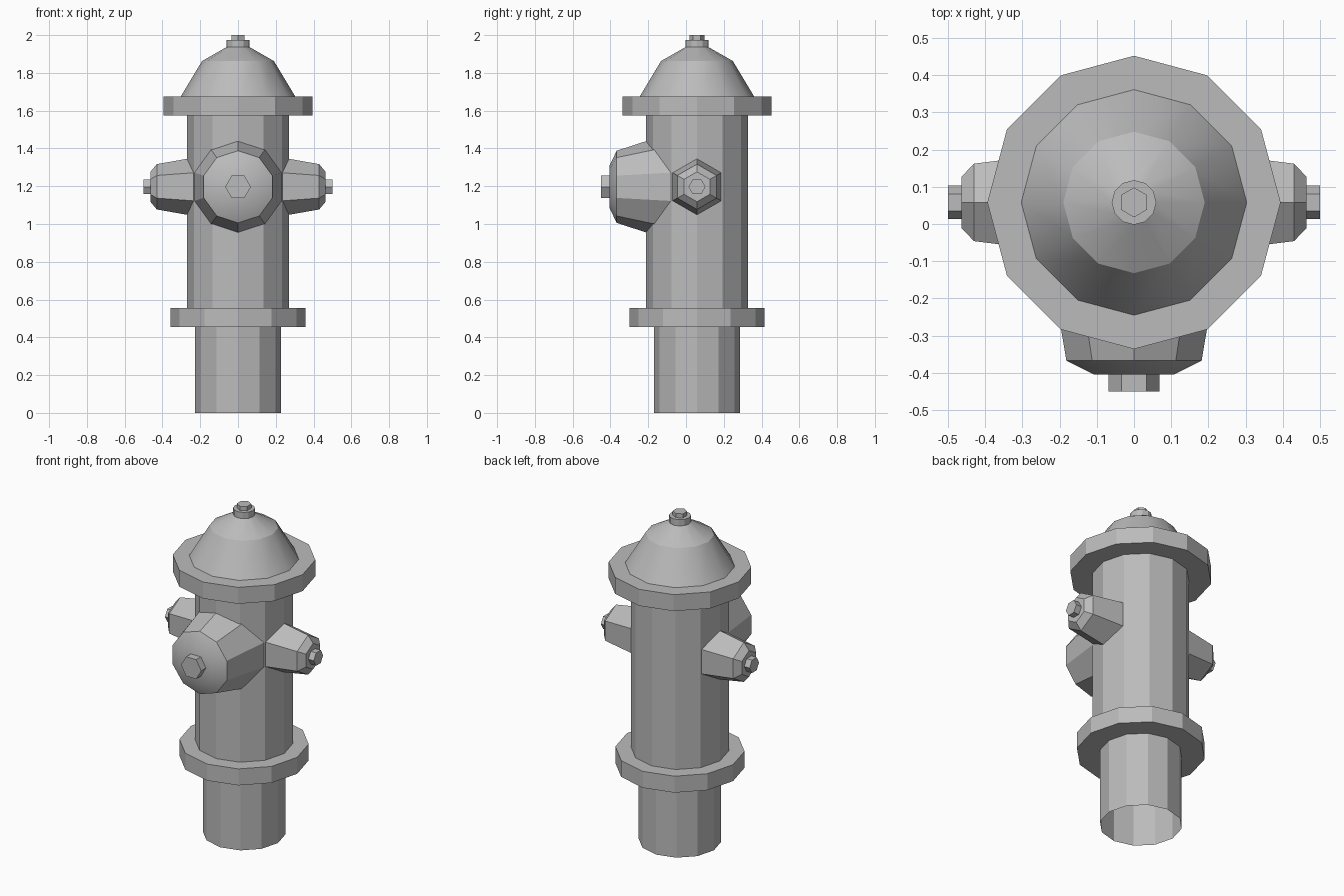
import bpy
import bmesh
import math
from mathutils import Matrix, Vector

cube = bpy.data.objects.get("Cube")
if cube:
    bpy.data.objects.remove(cube)

CENTRE_Y = 0.058
BARREL_R = 0.27
OUTLET_Z = 1.197

grey = bpy.data.materials.new("hydrant grey")
grey.use_nodes = True
colour = (0.5, 0.5, 0.5, 1)
grey.diffuse_color = colour
grey.node_tree.nodes["Principled BSDF"].inputs["Base Color"].default_value = colour


def lathe(name, profile, sides, turn=0.0, matrix=Matrix(), cap_start=False, hug=False):
    """Spin (radius, height) pairs about z; hug bends the first ring onto the barrel."""
    bm = bmesh.new()
    rings = []
    for i, (radius, height) in enumerate(profile):
        ring = []
        for k in range(sides):
            a = turn + math.tau * k / sides
            x, y = radius * math.cos(a), radius * math.sin(a)
            h = math.sqrt(BARREL_R ** 2 - x * x) - 0.005 if hug and i == 0 else height
            ring.append(bm.verts.new((x, y, h)))
        rings.append(ring)
    for low, high in zip(rings, rings[1:]):
        for k in range(sides):
            n = (k + 1) % sides
            bm.faces.new((low[k], low[n], high[n], high[k]))
    bm.faces.new(rings[-1])
    if cap_start:
        bm.faces.new(rings[0][::-1])
    bm.transform(Matrix.Translation((0, CENTRE_Y, 0)) @ matrix)
    mesh = bpy.data.meshes.new(name)
    bm.to_mesh(mesh)
    bm.free()
    mesh.materials.append(grey)
    obj = bpy.data.objects.new(name, mesh)
    bpy.context.collection.objects.link(obj)
    bpy.ops.object.select_all(action='DESELECT')
    obj.select_set(True)
    bpy.context.view_layer.objects.active = obj
    bpy.ops.object.shade_smooth_by_angle(angle=math.radians(29))
    return obj


def outward(direction):
    """Frame whose z points along direction and whose y points up."""
    z = Vector(direction)
    y = Vector((0, 0, 1))
    x = y.cross(z)
    frame = Matrix((x, y, z)).transposed().to_4x4()
    return Matrix.Translation((0, 0, OUTLET_Z)) @ frame


# Open-bottomed body with both flanges, dome and collar
lathe("hydrant_body", [
    (0.228, 0), (0.228, 0.455), (0.357, 0.455), (0.357, 0.555),
    (BARREL_R, 0.555), (BARREL_R, 1.575), (0.394, 1.575), (0.394, 1.675),
    (0.303, 1.675), (0.19, 1.863), (0.06, 1.937), (0.06, 1.975)], 12)

# Top nut
lathe("top_nut", [(0.04, 1.97), (0.04, 2.0)], 6, math.pi / 2)

# Large front outlet and its nut
front = outward((0, -1, 0))
lathe("front_outlet", [(0.243, 0.27), (0.191, 0.425), (0.112, 0.463)],
      10, math.pi / 2, front, hug=True)
lathe("front_nut", [(0.068, 0.455), (0.068, 0.508)], 6, 0, front)

# Matching side outlets and nuts
for side, sign in (("left", 1), ("right", -1)):
    frame = outward((sign, 0, 0))
    lathe(side + "_outlet", [(0.149, 0.27), (0.12, 0.43), (0.079, 0.464)],
          6, math.pi / 2, frame, hug=True)
    lathe(side + "_nut", [(0.045, 0.455), (0.045, 0.5)], 6, 0, frame)
